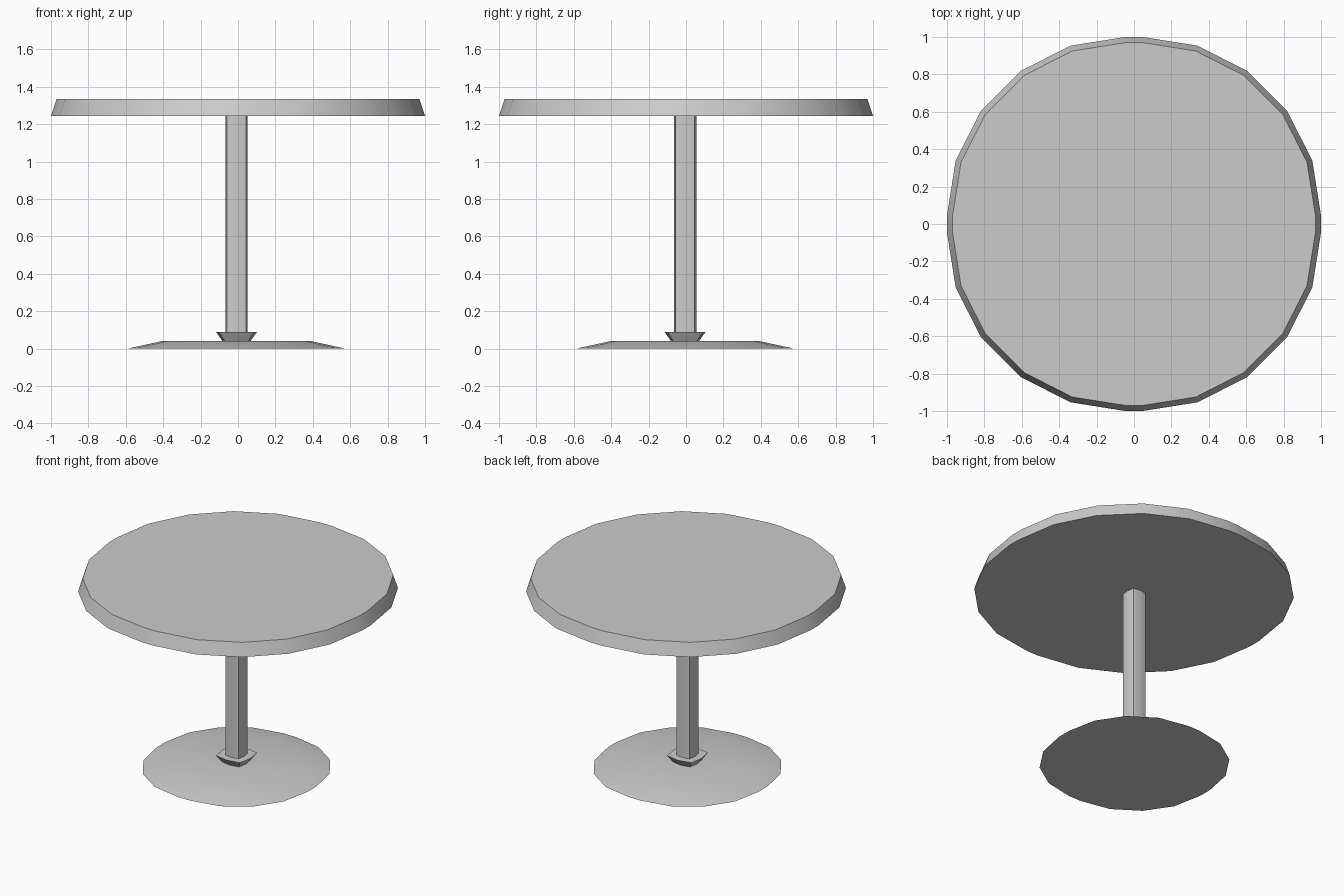
import bpy, bmesh, math

if "Cube" in bpy.data.objects:
    bpy.data.objects.remove(bpy.data.objects["Cube"])

CX, CY = -0.008, -0.005  # stem and foot sit slightly off the top's centre


def rounded_square(half, core, steps):
    """Nearly round outline: a small square of half-size core, offset outward."""
    r = half - core
    pts = []
    for q in range(4):
        sx, sy = [(1, 1), (-1, 1), (-1, -1), (1, -1)][q]
        for k in range(steps + 1):
            a = math.radians(90) * (q + k / steps)
            pts.append((sx * core + r * math.cos(a), sy * core + r * math.sin(a)))
    return pts


def bulged_square(half):
    """Square with sharp corners and slightly bowed sides."""
    pts = []
    for k in range(8):
        a = math.radians(45 * k)
        r = half * (1.2 if k % 2 else 1.0)
        pts.append((r * math.cos(a), r * math.sin(a)))
    return pts


def loft(name, sections, x=0.0, y=0.0):
    """Closed solid through (outline, z) sections."""
    bm = bmesh.new()
    rings = [[bm.verts.new((px + x, py + y, z)) for px, py in pts] for pts, z in sections]
    for low, high in zip(rings, rings[1:]):
        n = len(low)
        for i in range(n):
            j = (i + 1) % n
            bm.faces.new((low[i], low[j], high[j], high[i]))
    bm.faces.new(rings[0][::-1])
    bm.faces.new(rings[-1])
    mesh = bpy.data.meshes.new(name)
    bm.to_mesh(mesh)
    bm.free()
    obj = bpy.data.objects.new(name, mesh)
    bpy.context.collection.objects.link(obj)
    bpy.ops.object.select_all(action='DESELECT')
    obj.select_set(True)
    bpy.context.view_layer.objects.active = obj
    bpy.ops.object.shade_smooth_by_angle(angle=math.radians(40))
    return obj


# Table top with tapered rim
loft("table_top", [(rounded_square(1.0, 0.045, 5), 1.245),
                   (rounded_square(0.97, 0.045, 5), 1.335)])

# Shallow foot plate
loft("foot_plate", [(rounded_square(0.585, 0.05, 4), 0.0),
                    (rounded_square(0.39, 0.05, 4), 0.042)], CX, CY)

# Flared collar around the stem
loft("stem_collar", [(bulged_square(0.075), 0.04),
                     (bulged_square(0.11), 0.09)], CX, CY)

# Stem
loft("stem", [(bulged_square(0.06), 0.04),
              (bulged_square(0.06), 1.245)], CX, CY)
